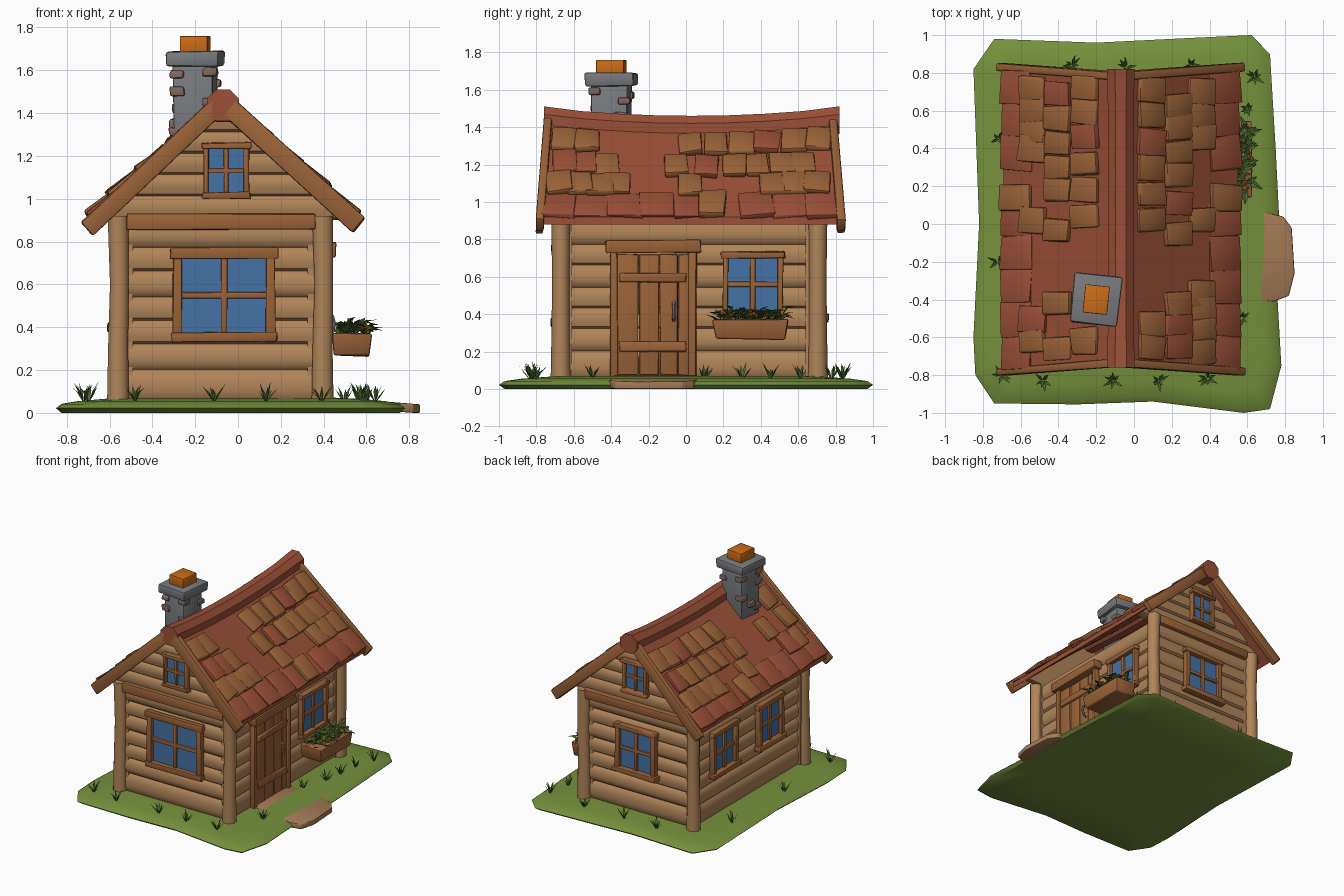
import bpy, bmesh, math, random
from mathutils import Matrix, Vector

if "Cube" in bpy.data.objects:
    bpy.data.objects.remove(bpy.data.objects["Cube"])
random.seed(4)

COLORS = dict(wall_tan=(.44, .235, .1), timber_brown=(.33, .125, .04), roof_red=(.33, .08, .038),
              stone_grey=(.19, .195, .21), stone_brown=(.22, .14, .115), pot_orange=(.6, .15, .008),
              glass_blue=(.06, .17, .38), grass_green=(.18, .28, .045), leaf_green=(.07, .14, .025),
              path_tan=(.38, .2, .095))
MATS = {}
for n, c in COLORS.items():
    MATS[n] = bpy.data.materials.new(n)
    MATS[n].diffuse_color = (*c, 1)

def finish(name, mat, bm, bevel=0, flat=False):
    bmesh.ops.recalc_face_normals(bm, faces=bm.faces)
    if bevel:
        bmesh.ops.bevel(bm, geom=bm.edges[:], offset=bevel, segments=2, profile=.5, affect='EDGES', clamp_overlap=True)
    me = bpy.data.meshes.new(name)
    bm.to_mesh(me)
    bm.free()
    me.materials.append(MATS[mat])
    if not flat:
        me.polygons.foreach_set('use_smooth', [True] * len(me.polygons))
        me.set_sharp_from_angle(angle=math.radians(40))
    ob = bpy.data.objects.new(name, me)
    bpy.context.collection.objects.link(ob)

def box(bm, M, lo, hi, jit=0.0, taper=1.0):
    v = []
    for z in (0, 1):
        for x, y in ((0, 0), (1, 0), (1, 1), (0, 1)):
            p = Vector(((lo[0], hi[0])[x], (lo[1], hi[1])[y], (lo[2], hi[2])[z]))
            if z == 0 and taper != 1:
                c = (Vector(lo) + Vector(hi)) / 2
                p.x, p.y = c.x + (p.x - c.x) * taper, c.y + (p.y - c.y) * taper
            p += Vector([random.uniform(-jit, jit) for _ in range(3)])
            v.append(bm.verts.new(M @ p))
    for f in ((0, 1, 2, 3), (4, 5, 6, 7), (0, 1, 5, 4), (1, 2, 6, 5), (2, 3, 7, 6), (3, 0, 4, 7)):
        bm.faces.new([v[i] for i in f])

def rings(bm, loops):
    vs = [[bm.verts.new(p) for p in l] for l in loops]
    n = len(vs[0])
    for a, b in zip(vs, vs[1:]):
        for i in range(n):
            bm.faces.new((a[i], a[(i + 1) % n], b[(i + 1) % n], b[i]))
    bm.faces.new(vs[0])
    bm.faces.new(vs[-1])

def tube(bm, pts, radii, n):
    pts = [Vector(p) for p in pts]
    q = (pts[-1] - pts[0]).to_track_quat('Z', 'Y')
    rings(bm, [[p + q @ Vector((r * math.cos(2 * math.pi * (i + .5) / n), r * math.sin(2 * math.pi * (i + .5) / n), 0))
                for i in range(n)] for p, r in zip(pts, radii)])

def frame(u, n, w, o):
    return Matrix.Translation(o) @ Matrix((u, n, w)).transposed().to_4x4()

I, Z = Matrix(), Vector((0, 0, 1))
FRONT = frame((1, 0, 0), (0, -1, 0), Z, (0, -.67, 0))
BACK = frame((-1, 0, 0), (0, 1, 0), Z, (0, .70, 0))
RIGHT = frame((0, 1, 0), (1, 0, 0), Z, (.385, 0, 0))
LEFT = frame((0, -1, 0), (-1, 0, 0), Z, (-.55, 0, 0))

# ground slab and path
OUT = [(-.74, .98), (-.2, .96), (.3, .985), (.62, 1), (.72, .9), (.75, .4), (.77, 0), (.76, -.4), (.78, -.75),
       (.72, -.98), (.58, -1), (.1, -.94), (-.3, -.955), (-.74, -.95), (-.84, -.8), (-.85, -.6), (-.82, 0), (-.85, .82)]
bm = bmesh.new()
rings(bm, [[(x * s, y * s, z) for x, y in OUT] for s, z in ((.6, .012), (.97, 0), (1, .022), (.97, .042), (.88, .055), (.7, .068))])
finish('ground', 'grass_green', bm)
PATH = [(.36, -.38), (.36, .06), (.7, .06), (.79, .04), (.835, -.02), (.85, -.26), (.82, -.38), (.74, -.41)]
bm = bmesh.new()
rings(bm, [[(x, y, max(0, z - .085 * max(0, x - .4))) for x, y in PATH] for z in (.035, .078)])
finish('path', 'path_tan', bm, .006)

# log walls: a bumpy course profile swept between two ends
def wall(name, M, zs, u0, u1):
    prof = [(-.06, zs[0])]
    for a, b in zip(zs, zs[1:]):
        h = b - a
        prof += [(-.016, a + .002), (.0, a + h * .12), (.008, a + h * .4), (.006, a + h * .7), (-.004, a + h * .93)]
    prof += [(-.06, zs[-1])]
    bm = bmesh.new()
    rings(bm, [[M @ Vector((u(z), d, z)) for d, z in prof] for u in (u0, u1)])
    finish(name, 'wall_tan', bm)

ZS = [.05, .2, .32, .43, .54, .66, .77, .9]
for nm, M, a, b in (('front', FRONT, -.57, .4), ('back', BACK, -.4, .57), ('right', RIGHT, -.67, .7), ('left', LEFT, -.7, .67)):
    wall(nm + '_wall', M, ZS, lambda z: a, lambda z: b)
for nm, M, c in (('front', FRONT, -.07), ('back', BACK, .07)):
    half = lambda z: (1.43 - z) / .9
    wall(nm + '_gable', M, [.9, 1.01, 1.11, 1.21, 1.31, 1.42], lambda z: c - half(z), lambda z: c + half(z))
    bm = bmesh.new()
    box(bm, M, (c - .45, -.02, .855), (c + .43, .04, .93), .004)
    finish(nm + '_tie_beam', 'timber_brown', bm, .01)

# corner posts
for i, (x, y) in enumerate(((-.56, -.67), (.395, -.67), (-.56, .705), (.395, .705))):
    bm = bmesh.new()
    tube(bm, [(x, y, .04), (x, y, .3), (x + .006, y, .6), (x, y, .92)], [.054, .049, .046, .051], 10)
    finish('corner_post_%d' % (i + 1), 'wall_tan', bm)

# windows: glass plate, frame boards and cross bars in wall space
def window(name, M, u, z, w, h, t, sill=0.0):
    a, b, c, d = u - w / 2, u + w / 2, z - h / 2, z + h / 2
    bm = bmesh.new()
    box(bm, M, (a + t / 2, .008, c + t / 2), (b - t / 2, .016, d - t / 2))
    finish(name + '_glass', 'glass_blue', bm)
    bm = bmesh.new()
    box(bm, M, (a + .006, 0, c), (a + t, .043, d), .004)
    box(bm, M, (b - t, 0, c), (b - .006, .043, d), .004)
    box(bm, M, (a - .005, 0, d - t), (b + .005, .05, d), .005)
    box(bm, M, (a - sill, 0, c), (b + sill, .05 + sill, c + t), .005)
    m = min(t * .38, .014)
    box(bm, M, (u - m, .005, c + t / 2), (u + m, .032, d - t / 2), .002)
    box(bm, M, (a + t / 2, .005, z - m), (b - t / 2, .03, z + m), .002)
    finish(name + '_frame', 'timber_brown', bm, .006)

window('front_window', FRONT, -.065, .55, .49, .44, .048)
window('front_gable_window', FRONT, -.055, 1.13, .225, .26, .03)
window('back_window', BACK, .07, .55, .36, .38, .042, .012)
window('back_gable_window', BACK, .065, 1.13, .225, .26, .03)
window('right_window', RIGHT, .357, .56, .335, .35, .036)
window('left_window_rear', LEFT, -.34, .56, .32, .36, .04, .01)
window('left_window_front', LEFT, .23, .56, .32, .36, .04, .01)

# door
bm = bmesh.new()
for a, b in ((-.375, -.255), (-.25, -.145), (-.14, -.045), (-.04, .02)):
    box(bm, RIGHT, (a, 0, .075), (b, .03, .72), .003)
for z in (.2, .57):
    box(bm, RIGHT, (-.355, .02, z), (-.0, .048, z + .05), .006)
finish('door', 'timber_brown', bm, .006)
bm = bmesh.new()
box(bm, RIGHT, (-.405, 0, .065), (-.365, .045, .74), .004)
box(bm, RIGHT, (.012, 0, .065), (.055, .045, .74), .004)
box(bm, RIGHT, (-.43, 0, .73), (.08, .075, .795), .006)
finish('door_frame', 'timber_brown', bm, .008)
bm = bmesh.new()
tube(bm, [RIGHT @ Vector((-.065, d, z)) for d, z in ((.02, .36), (.055, .375), (.066, .415), (.055, .455), (.02, .47))], [.009] * 5, 6)
finish('door_handle', 'stone_grey', bm)

# roof surface: s = side, t = ridge to eave, with a sagging ridge
def roof(s, t, y):
    return Vector((-.07 + s * .62 * t, y, 1.478 - .558 * t - .055 * (1 - ((y - .02) / .8) ** 2) * (1 - t)))

NY = 10
for s, side in ((1, 'right'), (-1, 'left')):
    bm = bmesh.new()
    loops = []
    for i in range(NY + 1):
        f = i / NY
        pts = [(t, roof(s, t, -.73 - .04 * t + f * (1.51 + .07 * t))) for t in (0, .5, 1)]
        loops.append([p for _, p in pts] + [p - .04 * Z for _, p in reversed(pts)])
    rings(bm, loops)
    finish(side + '_roof', 'roof_red', bm)

# roof tiles
def tile(bm, s, t, y, L, w, th, tilt):
    p = roof(s, t, y)
    d = (roof(s, t + .01, y) - p).normalized()
    yy = Vector((0, 1, 0))
    n = d.cross(yy)
    n = n if n.z > 0 else -n
    M = frame(d, yy, n, p) @ Matrix.Rotation(random.uniform(-.09, .09), 4, 'Z') @ Matrix.Rotation(-tilt, 4, 'Y')
    box(bm, M, (-L / 2, -w / 2, -.006), (L / 2, w / 2, th), .008)

TILES = {1: [(.68, (-.68, -.57, -.46, -.37, .02, .46, .58, .7), ()),
             (.48, (-.43, -.05, .26, .38, .52, .63), (-.65, -.54, .11)),
             (.25, (-.65, -.53, .02, .16, .3, .58, .71), (.43,))],
         -1: [(.74, (.72, .61, .5, .4, .02, -.62), (-.5,)),
              (.53, (.56, .43, .3, .18, -.03, -.42, -.66), (.69,)),
              (.30, (.72, .6, .32, .18, .04, -.62), (.46,))]}
for s, side in ((1, 'right'), (-1, 'left')):
    brown, red = bmesh.new(), bmesh.new()
    for t, ys, rs in TILES[s]:
        for bm, yl in ((brown, ys), (red, rs)):
            for y in yl:
                tile(bm, s, t, y, .17, random.uniform(.12, .145), .03, .07)
    for i in range(9):
        y = -.68 + i * .176
        tile(brown if i == 5 else red, s, .885, y - (.06 if i == 5 else 0), .2, .14 if i == 5 else .18, .03 if i == 5 else .014, .04)
    finish(side + '_brown_tiles', 'timber_brown', brown, .01)
    finish(side + '_red_tiles', 'roof_red', red, .008)

# ridge log and gable boards
bm = bmesh.new()
ys = [-.76 + 1.58 * i / 8 for i in range(9)]
tube(bm, [(-.07, y, 1.437 - .045 * (1 - ((y - .03) / .79) ** 2)) for y in ys], [.08] + [.074] * 7 + [.08], 8)
finish('ridge_log', 'roof_red', bm, 0)
for y0, y1, nm in ((-.735, -.785, 'front'), (.785, .83, 'back')):
    for s, side in ((1, 'right'), (-1, 'left')):
        bm = bmesh.new()
        a = Vector((-.07, y0, 1.452))
        b = Vector((-.07 + s * .635, y1, .875 if s > 0 else .86))
        d = (b - a).normalized()
        n = d.cross(Vector((0, 1, 0))).normalized()
        M = frame(d, n.cross(d), n, a)
        box(bm, M, (0, -.022, -.043), ((b - a).length, .022, .043), .005)
        finish('%s_%s_gable_board' % (nm, side), 'timber_brown', bm, .01)

# chimney
C = Matrix.Translation((-.2, -.4, 0)) @ Matrix.Rotation(math.radians(-6), 4, 'Z')
bm = bmesh.new()
box(bm, C, (-.095, -.1, 1.18), (.095, .1, 1.64), .004, .95)
finish('chimney_shaft', 'stone_grey', bm, .01)
bm = bmesh.new()
box(bm, C, (-.125, -.13, 1.62), (.125, .13, 1.69), .005)
finish('chimney_cap', 'stone_grey', bm, .012)
bm = bmesh.new()
box(bm, C, (-.065, -.075, 1.68), (.065, .075, 1.76))
finish('chimney_pot', 'pot_orange', bm, .005)
bm = bmesh.new()
for x, y, z in ((-.075, -.08, 1.56), (-.075, -.08, 1.48), (.08, -.08, 1.57), (.08, -.08, 1.43), (-.075, .08, 1.55),
                (-.08, .08, 1.4), (.08, .08, 1.52), (-.085, 0, 1.33), (-.08, -.06, 1.29), (.075, .06, 1.44)):
    box(bm, C, (x - .034, y - .034, z), (x + .034, y + .034, z + .042), .005)
finish('chimney_stones', 'stone_brown', bm, .01)

# flower box with leaves and blossoms
bm = bmesh.new()
box(bm, I, (.44, .14, .265), (.625, .55, .37), .004, .9)
finish('flower_box', 'timber_brown', bm, .01)

def blade(bm, base, ang, length, width, rise, droop):
    o, r = Vector((math.cos(ang), math.sin(ang), 0)), Vector((-math.sin(ang), math.cos(ang), 0))
    m = base + o * length * .45 + Z * rise
    v = [bm.verts.new(p) for p in (base, m + r * width, m - Z * width * .4, m - r * width, base + o * length + Z * (rise + droop))]
    for f in ((0, 1, 2), (0, 2, 3), (1, 4, 2), (2, 4, 3)):
        bm.faces.new([v[i] for i in f])

bm = bmesh.new()
for i in range(100):
    base = Vector((random.uniform(.46, .6), random.uniform(.17, .52), random.uniform(.355, .395)))
    blade(bm, base, random.uniform(-2.2, 2.2), random.uniform(.06, .1), .017, random.uniform(.015, .05), random.uniform(-.025, .015))
finish('flower_box_leaves', 'leaf_green', bm, flat=True)
bm = bmesh.new()
for i in range(7):
    p = (random.uniform(.5, .63), random.uniform(.18, .5), random.uniform(.39, .41))
    bmesh.ops.create_icosphere(bm, subdivisions=1, radius=.012, matrix=Matrix.Translation(p))
finish('blossoms', 'pot_orange', bm)

# grass tufts
bm = bmesh.new()
for x, y in ((-.7, -.8), (-.48, -.83), (-.11, -.83), (.13, -.83), (.39, -.82), (.57, -.5), (.5, .1), (.56, .3), (.58, .45),
             (.6, .61), (.64, .78), (-.33, .84), (-.04, .83), (.3, .84), (-.72, -.2), (-.72, .45)):
    for k in range(7):
        blade(bm, Vector((x, y, .045)), k * .9 + random.random(), random.uniform(.03, .065), .008,
              random.uniform(.03, .055), random.uniform(.02, .05))
finish('grass_tufts', 'leaf_green', bm, flat=True)

for m in bpy.data.materials:
    if m.users and not m.is_grease_pencil:
        m.use_nodes = True
        m.node_tree.nodes["Principled BSDF"].inputs["Base Color"].default_value = m.diffuse_color
